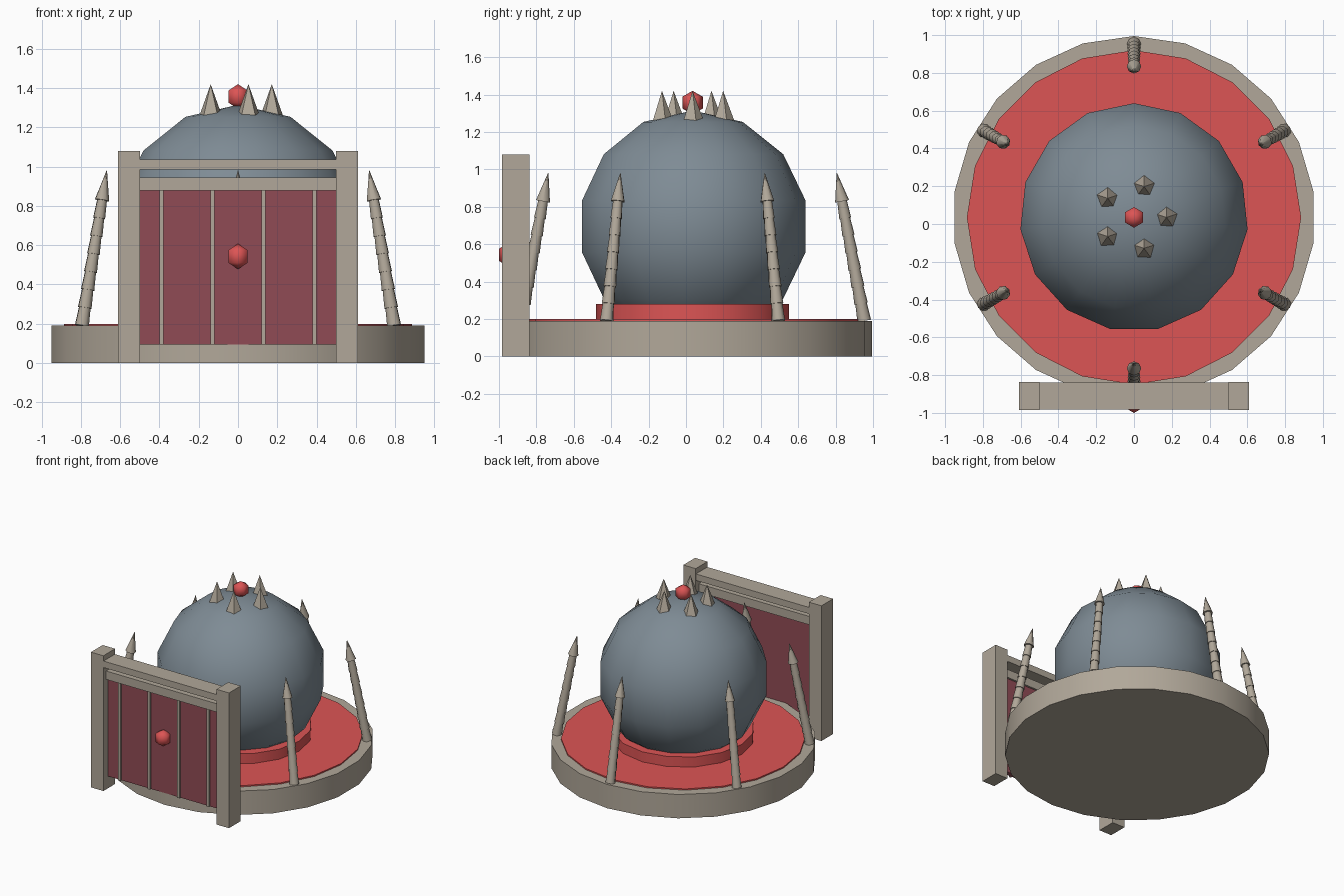
import bpy, math
from mathutils import Vector

if "Cube" in bpy.data.objects:
    bpy.data.objects.remove(bpy.data.objects["Cube"])

CY = 0.035  # centre of the round base


def material(name, rgb):
    m = bpy.data.materials.new(name)
    m.diffuse_color = (*rgb, 1)
    m.use_nodes = True
    m.node_tree.nodes["Principled BSDF"].inputs["Base Color"].default_value = m.diffuse_color
    return m


STONE = material("stone", (0.44, 0.39, 0.32))
RED = material("red", (0.72, 0.09, 0.09))
DARK = material("dark_red", (0.28, 0.07, 0.09))
SLATE = material("slate", (0.21, 0.26, 0.30))


def finish(name, mat, smooth=None):
    o = bpy.context.object
    o.name = name
    o.data.materials.append(mat)
    if smooth:
        bpy.ops.object.shade_smooth_by_angle(angle=math.radians(smooth))
    return o


def disc(name, n, r, z0, z1, mat):
    bpy.ops.mesh.primitive_cylinder_add(vertices=n, radius=r, depth=z1 - z0,
                                        location=(0, CY, (z0 + z1) / 2))
    return finish(name, mat, 30)


def box(name, x0, x1, y0, y1, z0, z1, mat):
    bpy.ops.mesh.primitive_cube_add(size=1, location=((x0 + x1) / 2, (y0 + y1) / 2, (z0 + z1) / 2))
    o = finish(name, mat)
    o.scale = (x1 - x0, y1 - y0, z1 - z0)
    return o


def ball(name, seg, rings, r, loc, mat, smooth):
    bpy.ops.mesh.primitive_uv_sphere_add(segments=seg, ring_count=rings, radius=r, location=loc)
    return finish(name, mat, smooth)


# Stepped round base
disc("base", 22, 0.96, 0, 0.19, STONE)
disc("base_floor", 20, 0.885, 0.15, 0.2, RED)
disc("pedestal", 16, 0.515, 0.19, 0.28, RED)

# Main orb with a gem and a crown of spikes
ball("orb", 15, 7, 0.62, (0, CY, 0.695), SLATE, 40)
ball("crown_gem", 6, 3, 0.063, (0, CY, 1.357), RED, 60)
for i in range(5):
    a = math.tau * i / 5
    bpy.ops.mesh.primitive_cone_add(vertices=5, radius1=0.06, depth=0.16,
                                    location=(0.172 * math.cos(a), CY + 0.172 * math.sin(a), 1.34))
    finish(f"crown_spike_{i}", STONE)

# Ring of inward-leaning segmented pillars with pointed tips
SIDES, SEGS, LEN = 8, 7, 0.65
profile = []
for s in range(SEGS):
    r = 0.037 - 0.006 * s / SEGS
    profile += [(r, LEN * s / SEGS), (r - 0.006, LEN * (s + 1) / SEGS)]
profile += [(0.038, LEN), (0.001, LEN + 0.155)]
verts = [(r * math.cos(math.tau * k / SIDES), r * math.sin(math.tau * k / SIDES), z)
         for r, z in profile for k in range(SIDES)]
faces = [tuple(range(SIDES))[::-1]]
for j in range(len(profile) - 1):
    for k in range(SIDES):
        n = (k + 1) % SIDES
        faces.append((j * SIDES + k, j * SIDES + n, (j + 1) * SIDES + n, (j + 1) * SIDES + k))
pillar_mesh = bpy.data.meshes.new("pillar")
pillar_mesh.from_pydata(verts, [], faces)
pillar_mesh.materials.append(STONE)
for i in range(6):
    a = math.radians(30 + 60 * i)
    d = Vector((math.cos(a), math.sin(a), 0))
    o = bpy.data.objects.new(f"pillar_{i}", pillar_mesh)
    bpy.context.collection.objects.link(o)
    o.location = d * 0.918 + Vector((0, CY, 0.19))
    o.rotation_euler = (0, -math.radians(10.5), a)
    if i == 0:
        bpy.context.view_layer.objects.active = o
        o.select_set(True)
pillar_mesh.shade_smooth()
pillar_mesh.set_sharp_from_angle(angle=math.radians(50))

# Gate: posts, lintel, rail, door panel, bars and knob
for side, x in (("left", -0.555), ("right", 0.555)):
    box(f"gate_post_{side}", x - 0.055, x + 0.055, -0.985, -0.837, 0, 1.08, STONE)
box("gate_lintel", -0.5, 0.5, -0.983, -0.839, 0.985, 1.037, STONE)
box("door_rail", -0.5, 0.5, -0.95, -0.875, 0.878, 0.945, STONE)
box("door_panel", -0.5, 0.5, -0.925, -0.89, 0.095, 0.88, DARK)
for i, x in enumerate((-0.39, -0.13, 0.13, 0.39)):
    box(f"door_bar_{i}", x - 0.01, x + 0.01, -0.94, -0.91, 0.095, 0.88, STONE)
ball("door_knob", 6, 3, 0.065, (0, -0.944, 0.543), RED, 60)
